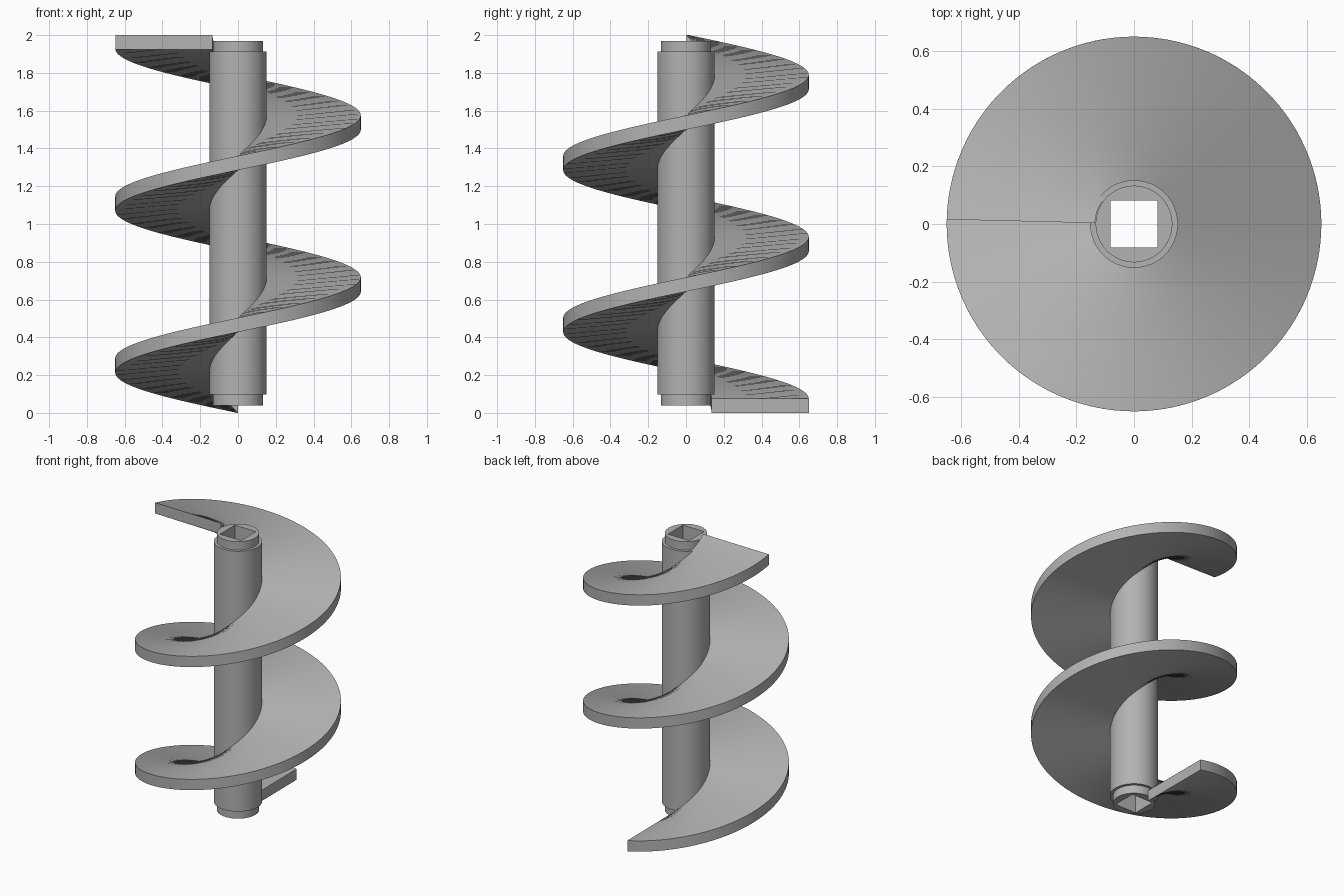
import bpy, bmesh
from math import sin, cos, radians, pi

cube = bpy.data.objects.get("Cube")
if cube:
    bpy.data.objects.remove(cube, do_unlink=True)

steel = bpy.data.materials.new("grey_steel")
steel.use_nodes = True
colour = (0.45, 0.45, 0.45, 1)
steel.diffuse_color = colour
steel.node_tree.nodes["Principled BSDF"].inputs["Base Color"].default_value = colour


def loft(name, rings, close_rings=False):
    """Skin a row of closed loops; either cap the ends or join last to first."""
    bm = bmesh.new()
    loops = [[bm.verts.new(p) for p in ring] for ring in rings]
    pairs = list(zip(loops, loops[1:]))
    if close_rings:
        pairs.append((loops[-1], loops[0]))
    else:
        bm.faces.new(loops[0])
        bm.faces.new(loops[-1])
    for a, b in pairs:
        n = len(a)
        for i in range(n):
            j = (i + 1) % n
            bm.faces.new((a[i], a[j], b[j], b[i]))
    bmesh.ops.recalc_face_normals(bm, faces=bm.faces)
    mesh = bpy.data.meshes.new(name)
    bm.to_mesh(mesh)
    bm.free()
    mesh.materials.append(steel)
    obj = bpy.data.objects.new(name, mesh)
    bpy.context.collection.objects.link(obj)
    bpy.ops.object.select_all(action='DESELECT')
    obj.select_set(True)
    bpy.context.view_layer.objects.active = obj
    bpy.ops.object.shade_smooth_by_angle(angle=radians(30))
    return obj


SIDES = 96
angles = [2 * pi * i / SIDES for i in range(SIDES)]


def circle(r, z):
    return [(r * cos(a), r * sin(a), z) for a in angles]


def square(half, z):
    ring = []
    for a in angles:
        s = half / max(abs(cos(a)), abs(sin(a)))
        ring.append((s * cos(a), s * sin(a), z))
    return ring


# Stepped shaft with a square drive hole all the way through
CORE, END, HOLE = 0.152, 0.133, 0.082
LOW, HIGH = 0.04, 1.97
shaft_rings = [circle(END, LOW), circle(END, 0.098), circle(CORE, 0.098),
               circle(CORE, 1.912), circle(END, 1.912), circle(END, HIGH),
               square(HOLE, HIGH), square(HOLE, LOW)]
loft("shaft", shaft_rings, close_rings=True)

# Screw flight: a rectangular section swept up a helix
INNER, OUTER, THICK, PITCH = 0.135, 0.65, 0.075, 0.8556
START, END_ANGLE, STEPS = radians(90.3), radians(898.6), 324
RISE = 2.0 - THICK
section = [(INNER, 0), (OUTER, 0), (OUTER, THICK), (INNER, THICK)]
flight = []
for i in range(STEPS + 1):
    t = i / STEPS
    a = START + t * (END_ANGLE - START)
    flight.append([(r * cos(a), r * sin(a), t * RISE + h) for r, h in section])
loft("screw_flight", flight)
